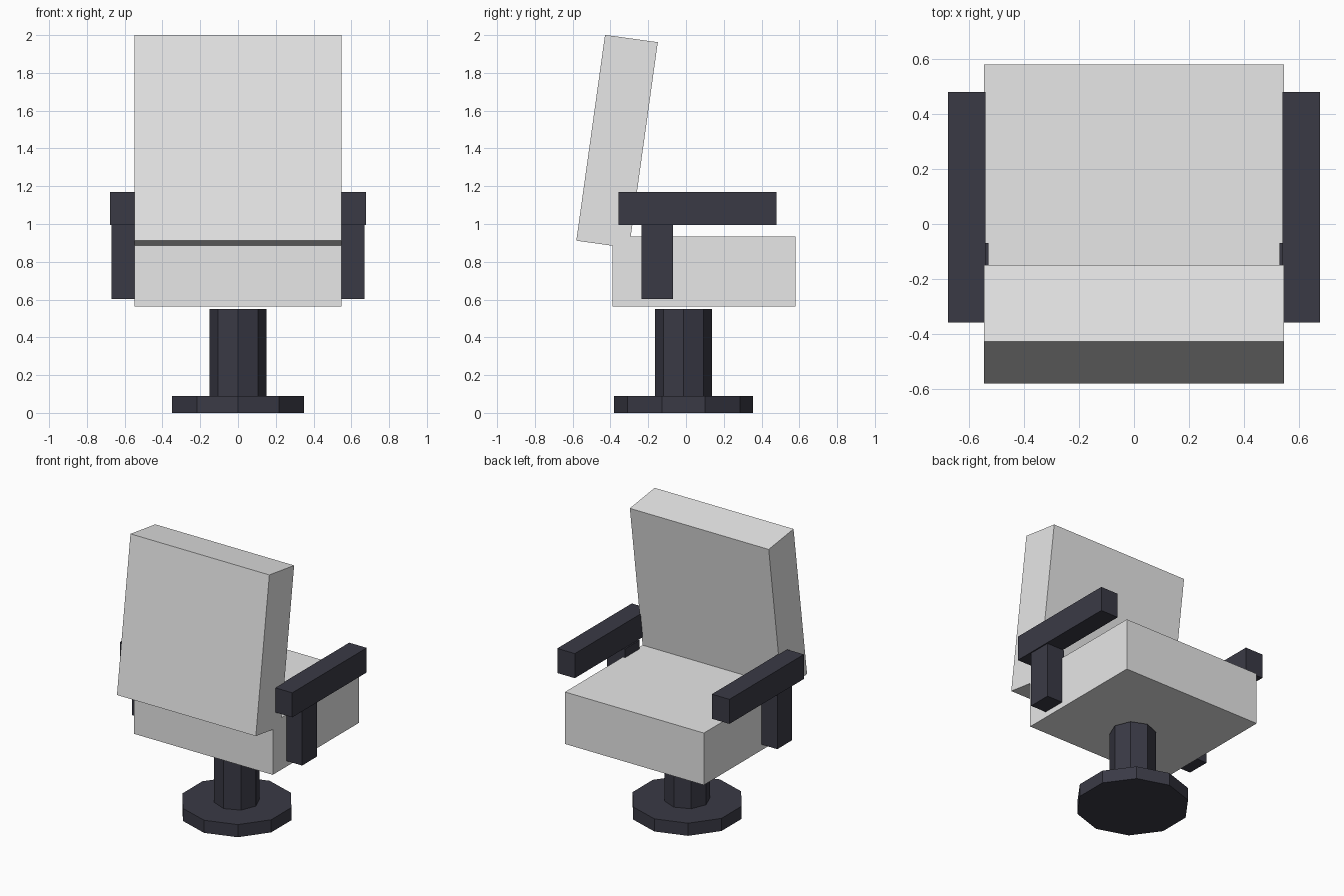
import bpy
import math
from mathutils import Matrix

cube = bpy.data.objects.get("Cube")
if cube:
    bpy.data.objects.remove(cube, do_unlink=True)


def make_material(name, rgb):
    mat = bpy.data.materials.new(name)
    mat.use_nodes = True
    color = (*rgb, 1.0)
    mat.diffuse_color = color
    mat.node_tree.nodes["Principled BSDF"].inputs["Base Color"].default_value = color
    return mat


cushion_grey = make_material("light grey cushion", (0.8, 0.8, 0.8))
frame_dark = make_material("dark blue grey frame", (0.042, 0.042, 0.06))


def finish(name, mat):
    obj = bpy.context.object
    obj.name = obj.data.name = name
    obj.data.materials.append(mat)
    return obj


def box(name, low, high, mat, tilt=0.0):
    """Box between two corners, leaned about x around its own centre."""
    size = [b - a for a, b in zip(low, high)]
    centre = [(a + b) / 2 for a, b in zip(low, high)]
    bpy.ops.mesh.primitive_cube_add(size=1, location=centre)
    obj = finish(name, mat)
    obj.data.transform(Matrix.Diagonal((*size, 1)))
    obj.rotation_euler.x = tilt
    return obj


def prism(name, sides, radius, bottom, top, mat):
    bpy.ops.mesh.primitive_cylinder_add(
        vertices=sides, radius=radius, depth=top - bottom,
        location=(0, -0.013, (bottom + top) / 2))
    return finish(name, mat)


# Pedestal: ten-sided foot and eight-sided column
prism("base_plate", 10, 0.368, 0.0, 0.09, frame_dark)
prism("column", 8, 0.15, 0.09, 0.55, frame_dark)

# Seat and reclined backrest
box("seat", (-0.547, -0.39, 0.563), (0.547, 0.58, 0.933), cushion_grey)
box("backrest", (-0.547, -0.506, 0.887), (0.547, -0.224, 1.987),
    cushion_grey, tilt=-math.atan2(0.152, 1.09))

# Armrests and their posts on both sides
for side, label in ((1, "left"), (-1, "right")):
    for part, inner, outer, y, z in (
            ("armrest", 0.54, 0.678, (-0.358, 0.48), (0.995, 1.17)),
            ("arm_post", 0.53, 0.67, (-0.235, -0.07), (0.603, 0.995))):
        xs = sorted((side * inner, side * outer))
        box(f"{label}_{part}", (xs[0], y[0], z[0]), (xs[1], y[1], z[1]), frame_dark)
